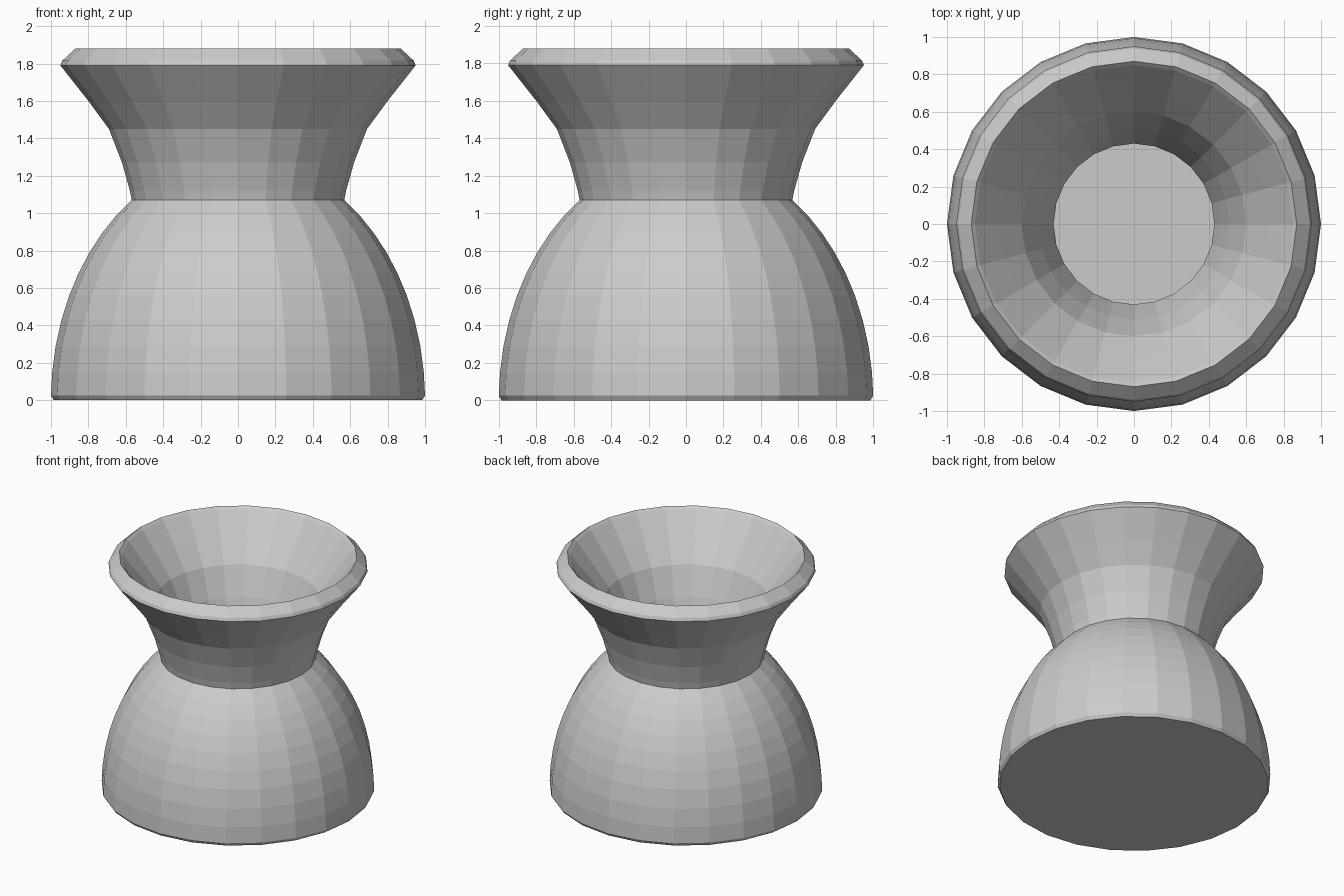
import bpy, bmesh, math

if "Cube" in bpy.data.objects:
    bpy.data.objects.remove(bpy.data.objects["Cube"])

SIDES = 24


def dome(radius, height, levels):
    """Elliptical dome profile points at the given heights."""
    return [(radius * math.sqrt(1 - (z / height) ** 2), z) for z in levels]


# Shell profile (radius, height): underside, dome, neck, flared cup, rim, hollow inside
base_outside = [(0, 0), (0.985, 0)] + dome(1.0, 1.30, [0.025, 0.15, 0.29, 0.43, 0.56,
                                                       0.68, 0.79, 0.89, 0.98, 1.07])
cup_outside = [(0.578, 1.12), (0.62, 1.27), (0.69, 1.45), (0.80, 1.60), (0.95, 1.79)]
rim = [(0.94, 1.815), (0.87, 1.88), (0.85, 1.86)]
cup_inside = [(0.72, 1.69), (0.60, 1.53), (0.51, 1.31), (0.46, 1.15), (0.43, 1.05)]
base_inside = dome(0.88, 1.17, [0.98, 0.87, 0.75, 0.6, 0.4, 0.2, 0.12]) + [(0, 0.12)]


def lathe(name, profile):
    """Revolve a profile around z into a flat-shaded closed mesh."""
    bm = bmesh.new()
    verts = [bm.verts.new((r, 0, z)) for r, z in profile]
    edges = [bm.edges.new(pair) for pair in zip(verts, verts[1:])]
    bmesh.ops.spin(bm, geom=verts + edges, cent=(0, 0, 0), axis=(0, 0, 1),
                   angle=math.tau, steps=SIDES, use_merge=False)
    bmesh.ops.remove_doubles(bm, verts=bm.verts, dist=0.0005)
    bmesh.ops.recalc_face_normals(bm, faces=bm.faces)
    mesh = bpy.data.meshes.new(name)
    bm.to_mesh(mesh)
    bm.free()
    obj = bpy.data.objects.new(name, mesh)
    bpy.context.collection.objects.link(obj)
    return obj


# One continuous vessel: domed base flowing into the flared open cup
lathe("goblet_body", base_outside + cup_outside + rim + cup_inside + base_inside)
